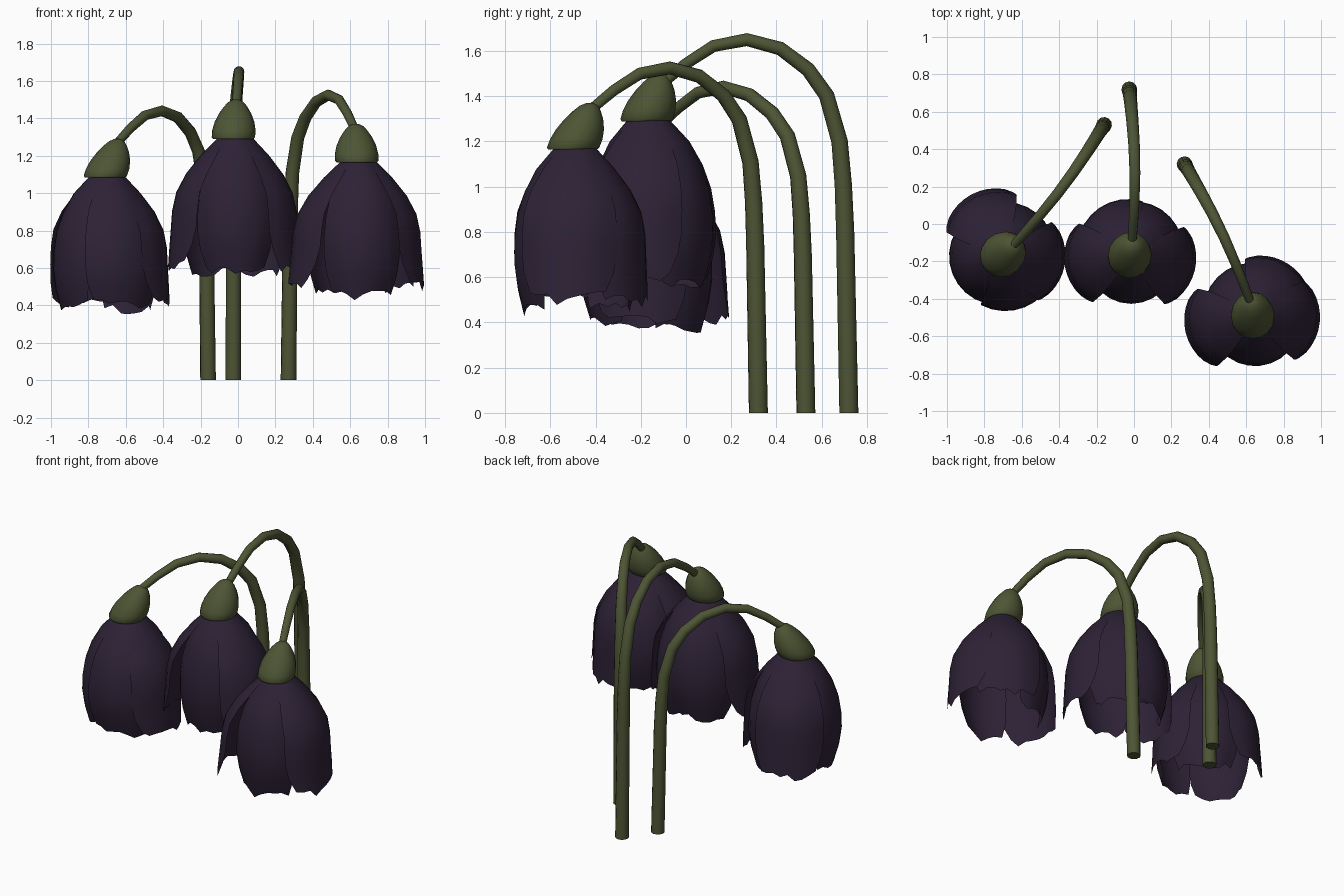
import bpy, bmesh, math, random
from mathutils import Vector

if "Cube" in bpy.data.objects:
    bpy.data.objects.remove(bpy.data.objects["Cube"])
random.seed(4)

def material(name, col):
    m = bpy.data.materials.new(name)
    m.diffuse_color = (*col, 1)
    m.use_nodes = True
    m.node_tree.nodes["Principled BSDF"].inputs["Base Color"].default_value = m.diffuse_color
    return m

GREEN = material("moss_green", (0.075, 0.09, 0.034))
PURPLE = material("dark_purple", (0.026, 0.0155, 0.036))

def add_object(name, bm, mat, angle):
    me = bpy.data.meshes.new(name)
    bm.to_mesh(me)
    bm.free()
    me.materials.append(mat)
    ob = bpy.data.objects.new(name, me)
    bpy.context.collection.objects.link(ob)
    bpy.ops.object.select_all(action='DESELECT')
    ob.select_set(True)
    bpy.context.view_layer.objects.active = ob
    bpy.ops.object.shade_smooth_by_angle(angle=math.radians(angle))

def skin(bm, rows, closed):
    """Joins rows of points with quads; closed rows are rings with end caps."""
    vs = [[bm.verts.new(p) for p in row] for row in rows]
    n = len(vs[0])
    for a, b in zip(vs, vs[1:]):
        for i in range(n if closed else n - 1):
            j = (i + 1) % n
            bm.faces.new((a[i], a[j], b[j], b[i]))
    if closed:
        bm.faces.new(vs[0][::-1])
        bm.faces.new(vs[-1])

def interp(pts, t):
    for (a, x), (b, y) in zip(pts, pts[1:]):
        if t <= b:
            return x + (y - x) * (t - a) / (b - a)
    return pts[-1][1]

# shared arching path: (share of the horizontal reach, share of the peak height)
ARCH = [(0, 0), (.02, .485), (.03, .61), (.05, .727), (.12, .85), (.22, .92), (.37, .976),
        (.55, 1), (.73, .983), (.88, .935), (1, .885)]

def stem(name, base, tip, peak):
    side = Vector((tip[0] - base[0], tip[1] - base[1], 0))
    across = side.normalized().cross(Vector((0, 0, 1)))
    pts = [Vector((base[0], base[1], h * peak)) + side * s - across * .022 * math.sin(math.pi * s)
           for s, h in ARCH]
    rows = []
    for k, p in enumerate(pts):
        d = pts[min(k + 1, len(pts) - 1)] - pts[max(k - 1, 0)]
        if k == 0:
            d = Vector((0, 0, 1))
        up = across.cross(d.normalized())
        r = 0.042 - 0.019 * k / (len(pts) - 1)
        rows.append([p + r * (across * math.cos(a) + up * math.sin(a))
                     for a in [i * math.tau / 12 for i in range(12)]])
    bm = bmesh.new()
    skin(bm, rows, True)
    bmesh.ops.recalc_face_normals(bm, faces=bm.faces)
    add_object(name, bm, GREEN, 50)

def calyx(name, base, tip):
    """Leaning dome that joins the stem to the petals."""
    b, t = Vector(base), Vector(tip)
    prof = [(-.03, .108), (.02, .116), (.2, .116), (.42, .106), (.64, .086), (.82, .062), (.94, .04), (1, .015)]
    rows = [[b + (t - b) * h + Vector((r * math.cos(a), r * math.sin(a), 0))
             for a in [i * math.tau / 16 for i in range(16)]] for h, r in prof]
    bm = bmesh.new()
    skin(bm, rows, True)
    bmesh.ops.recalc_face_normals(bm, faces=bm.faces)
    add_object(name, bm, GREEN, 50)

# petal outlines along the length: distance from the axis and half width
INNER = [(0, .085), (.1, .155), (.2, .205), (.35, .25), (.5, .275), (.7, .28), (.85, .265), (1, .235)]
OUTER = [(0, .085), (.1, .155), (.2, .22), (.35, .295), (.5, .335), (.7, .345), (.85, .353), (1, .36)]
WIDTH = [(0, .07), (.15, .15), (.3, .205), (.5, .24), (.75, .24), (.9, .215), (1, .18)]

def petals(name, base, table):
    c = Vector(base)
    bm = bmesh.new()
    for deg, reach, flared, length in table:
        prof = OUTER if flared else INNER
        f = reach / (.36 if flared else .28)
        a = math.radians(deg)
        out, tan = Vector((math.cos(a), math.sin(a), 0)), Vector((-math.sin(a), math.cos(a), 0))
        cols = [-1 + i / 4 for i in range(9)]
        jag = [random.uniform(-.025, .025) for _ in cols]
        rows = []
        for k in range(8):
            v = k / 7
            r, w = interp(prof, v) * (1 + (f - 1) * v ** .5), interp(WIDTH, v)
            curl = max(min(r * .9, .28), w * .9)       # radius of the cross curve
            row = []
            for u, j in zip(cols, jag):
                th = u * w / curl
                drop = v * length + j * v ** 4 - .02 * u * u * v ** 3
                row.append(c + out * (r - curl * (1 - math.cos(th)))
                           + tan * curl * math.sin(th) + Vector((0, 0, .01 - drop)))
            rows.append(row)
        skin(bm, rows, False)
    bm.normal_update()
    for p in bm.faces:                        # make every petal face outwards
        d = p.calc_center_median() - c
        d.z = 0
        if p.normal.dot(d) < 0:
            p.normal_flip()
    add_object(name, bm, PURPLE, 60)

# name, stem foot, stem tip, stem peak, calyx rim centre, calyx tip,
# petals: (direction, reach, flared, length)
FLOWERS = [
    ("left", (-.16, .53), (-.64, -.11), 1.44, (-.71, -.17, 1.09), (-.645, -.115, 1.29),
     [(-68, .315, 0, .70), (-10, .335, 1, .69), (50, .285, 0, .73), (118, .36, 1, .69), (202, .295, 0, .71)]),
    ("middle", (-.025, .72), (-.01, -.10), 1.65, (-.025, -.175, 1.295), (-.01, -.115, 1.50),
     [(-90, .26, 0, .73), (-14, .35, 1, .72), (56, .295, 0, .74), (124, .31, 0, .73), (190, .36, 1, .70)]),
    ("right", (.27, .32), (.62, -.41), 1.525, (.635, -.50, 1.17), (.63, -.425, 1.37),
     [(-84, .27, 0, .73), (-6, .35, 1, .68), (56, .33, 1, .69), (122, .29, 0, .72), (194, .38, 1, .68)]),
]
for name, foot, end, peak, rim, tip, table in FLOWERS:
    stem(name + "_stem", foot, end, peak)
    calyx(name + "_calyx", rim, tip)
    petals(name + "_petals", (rim[0] + .01, rim[1] + .01, rim[2]), table)
